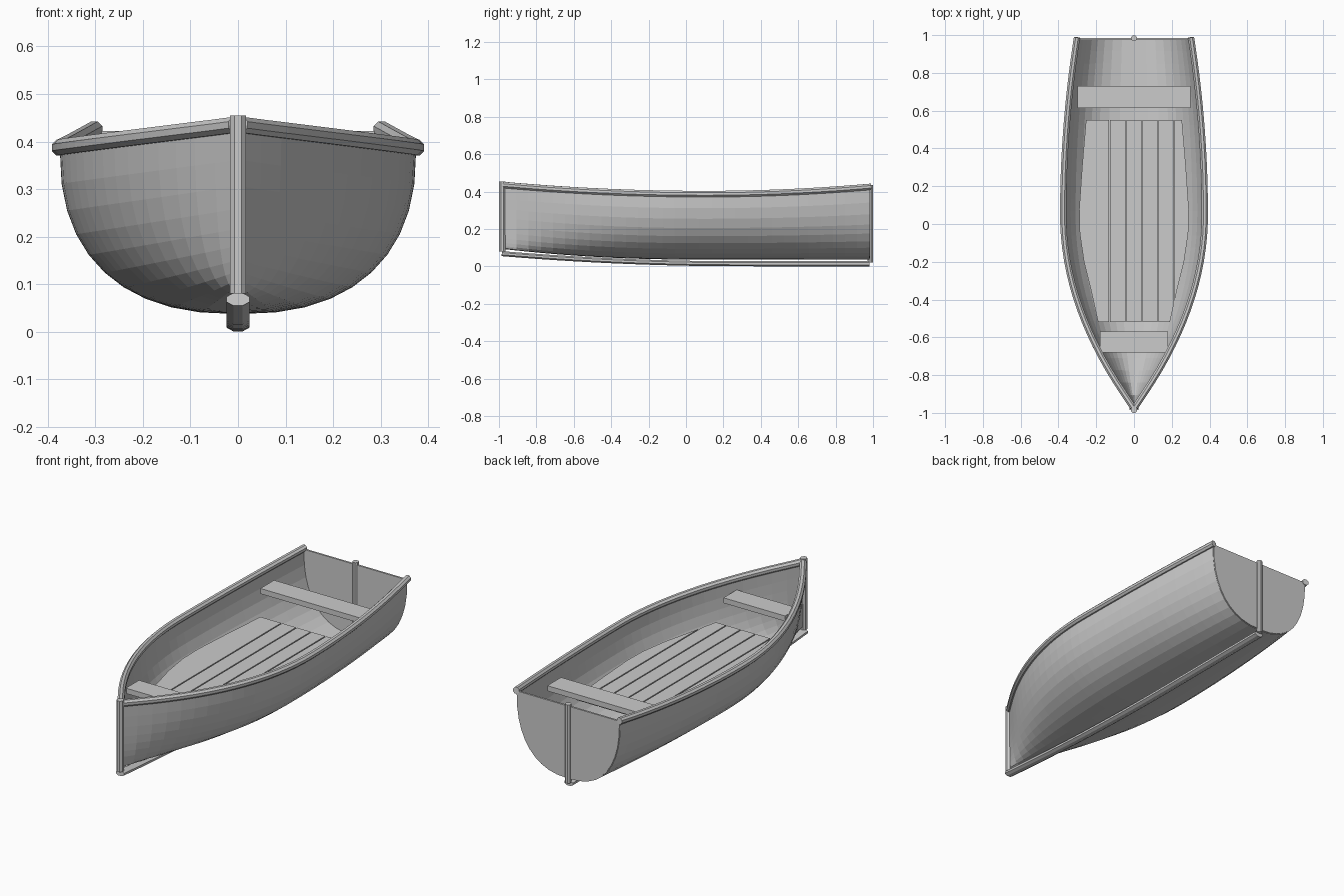
import bpy, bmesh, math
from mathutils import Vector

if "Cube" in bpy.data.objects:
    bpy.data.objects.remove(bpy.data.objects["Cube"])

grey = bpy.data.materials.new("weathered_grey")
grey.diffuse_color = (0.6, 0.6, 0.6, 1)
grey.use_nodes = True
grey.node_tree.nodes["Principled BSDF"].inputs["Base Color"].default_value = grey.diffuse_color


def make(name, bm):
    bmesh.ops.recalc_face_normals(bm, faces=bm.faces)
    me = bpy.data.meshes.new(name)
    bm.to_mesh(me)
    bm.free()
    me.materials.append(grey)
    ob = bpy.data.objects.new(name, me)
    bpy.context.collection.objects.link(ob)
    return ob


# Hull lines: half beam, top edge height and bottom height along y
BOW, STERN = -0.97, 0.98


def beam(y):
    if y > 0.05:
        return 0.372 - 0.072 * ((y - 0.05) / 0.93) ** 2
    return max(0.003, 0.372 * (1 - ((0.05 - y) / 1.02) ** 2))


def sheer(y):
    d = y - 0.1
    return 0.385 + (0.038 * (d / 0.88) ** 2 if d > 0 else 0.048 * (d / 1.07) ** 2)


def bottom(y):
    return 0.04 + (0.055 * (y / 0.97) ** 2 if y < 0 else 0)


def section(y, n=10):
    pts = []
    for i in range(2 * n + 1):
        a = math.pi * i / (2 * n)
        c, s = math.cos(a), math.sin(a)
        x = math.copysign(abs(c) ** (2 / 2.4), c) * beam(y)
        z = sheer(y) - s ** (2 / 2.4) * (sheer(y) - bottom(y))
        pts.append(Vector((x, y, z)))
    return pts


# Hull shell
bm = bmesh.new()
N = 30
rows = [[bm.verts.new(p) for p in section(BOW + (STERN - BOW) * i / N)] for i in range(N + 1)]
for a, b in zip(rows, rows[1:]):
    for j in range(len(a) - 1):
        bm.faces.new((a[j], a[j + 1], b[j + 1], b[j]))
hull = make("hull", bm)
sol = hull.modifiers.new("thickness", 'SOLIDIFY')
sol.thickness, sol.offset = 0.006, 0


# Flat panel extruded along a vector
def panel(name, pts, depth):
    bm = bmesh.new()
    f = bm.faces.new([bm.verts.new(p) for p in pts])
    ext = bmesh.ops.extrude_face_region(bm, geom=[f], use_keep_orig=True)
    bmesh.ops.translate(bm, vec=depth, verts=[v for v in ext["geom"] if isinstance(v, bmesh.types.BMVert)])
    return make(name, bm)


panel("transom", section(STERN - 0.005), (0, 0.01, 0))


# Faceted rail swept along a path
def rail(name, path, rx, rz, sides=8, turn=0.5):
    bm = bmesh.new()
    rings = []
    for i, p in enumerate(path):
        t = (path[min(i + 1, len(path) - 1)] - path[max(i - 1, 0)]).normalized()
        side = t.cross(Vector((0, 0, 1))) if abs(t.z) < 0.9 else Vector((1, 0, 0))
        side.normalize()
        up = side.cross(t)
        ring = []
        for k in range(sides):
            a = 2 * math.pi * (k + turn) / sides
            ring.append(bm.verts.new(p + side * rx * math.cos(a) + up * rz * math.sin(a)))
        rings.append(ring)
    for a, b in zip(rings, rings[1:]):
        for k in range(sides):
            bm.faces.new((a[k], a[(k + 1) % sides], b[(k + 1) % sides], b[k]))
    bm.faces.new(rings[0])
    bm.faces.new(rings[-1])
    return make(name, bm)


# Gunwales, keel, stem and stern post
ys = [BOW + (STERN + 0.008 - BOW) * i / N for i in range(N + 1)]
for s, label in ((1, "right"), (-1, "left")):
    rail("gunwale_" + label, [Vector((s * (beam(y) + 0.003), y, sheer(y) + 0.002)) for y in ys], 0.018, 0.018)
rail("keel", [Vector((0, -0.985 + 1.965 * i / 16,
                      0.014 + 0.054 * max(0, (0.3 - (-0.985 + 1.965 * i / 16)) / 1.285) ** 2))
              for i in range(17)], 0.026, 0.0145)
rail("stem_post", [Vector((0, -0.983, 0.08)), Vector((0, -0.983, 0.455))], 0.018, 0.018)
rail("stern_post", [Vector((0, 0.984, 0.02)), Vector((0, 0.984, 0.435))], 0.016, 0.016)

# Benches
for name, hx, y0, y1 in (("rear_bench", 0.3, 0.615, 0.73), ("front_bench", 0.18, -0.68, -0.57)):
    panel(name, [(-hx, y0, 0.325), (hx, y0, 0.325), (hx, y1, 0.325), (-hx, y1, 0.325)], (0, 0, 0.028))

# Floor boards: curved outline sliced by narrow gaps
outline = [(0.254, 0.55), (0.275, 0.3), (0.29, 0.08), (0.287, -0.05), (0.265, -0.2), (0.23, -0.34), (0.19, -0.52)]
loop = outline + [(-x, y) for x, y in reversed(outline)]
seams = [-0.5, -0.13, -0.043, 0.043, 0.128, 0.212, 0.5]
for i, (x0, x1) in enumerate(zip(seams, seams[1:])):
    bm = bmesh.new()
    f = bm.faces.new([bm.verts.new((x, y, 0.22)) for x, y in loop])
    for cx, d in ((x0 + 0.003, -1), (x1 - 0.003, 1)):
        bmesh.ops.bisect_plane(bm, geom=bm.verts[:] + bm.edges[:] + bm.faces[:],
                               plane_co=(cx, 0, 0), plane_no=(d, 0, 0), clear_outer=True)
    ext = bmesh.ops.extrude_face_region(bm, geom=bm.faces[:], use_keep_orig=True)
    bmesh.ops.translate(bm, vec=(0, 0, 0.02), verts=[v for v in ext["geom"] if isinstance(v, bmesh.types.BMVert)])
    make(f"floor_board_{i + 1}", bm)
